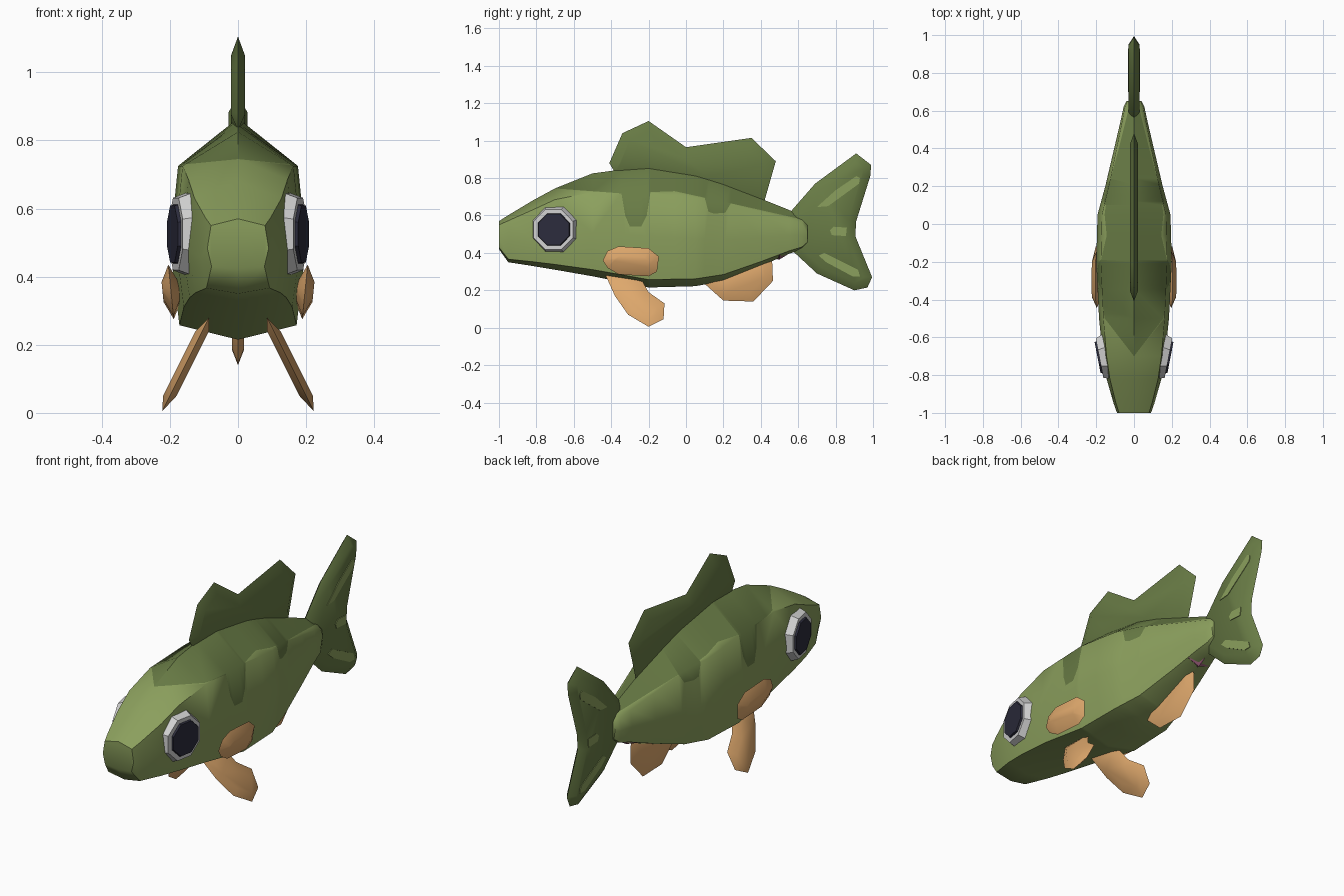
import bpy, bmesh, math
from mathutils import Vector, Matrix

if "Cube" in bpy.data.objects:
    bpy.data.objects.remove(bpy.data.objects["Cube"])


def material(name, rgb):
    m = bpy.data.materials.new(name)
    m.use_nodes = True
    m.diffuse_color = (*rgb, 1)
    m.node_tree.nodes["Principled BSDF"].inputs["Base Color"].default_value = (*rgb, 1)
    return m


LIGHT = material("light green", (.26, .35, .11))
DARK = material("dark green", (.14, .2, .06))
ORANGE = material("fin orange", (.73, .39, .15))
WHITE = material("eye white", (.64, .64, .64))
BLACK = material("pupil navy", (.025, .025, .045))
PINK = material("vent pink", (.3, .1, .18))


def finish(name, bm, mats, angle=50):
    bmesh.ops.recalc_face_normals(bm, faces=bm.faces)
    mesh = bpy.data.meshes.new(name)
    bm.to_mesh(mesh)
    bm.free()
    ob = bpy.data.objects.new(name, mesh)
    bpy.context.collection.objects.link(ob)
    for m in mats:
        mesh.materials.append(m)
    bpy.ops.object.select_all(action="DESELECT")
    ob.select_set(True)
    bpy.context.view_layer.objects.active = ob
    bpy.ops.object.shade_smooth_by_angle(angle=math.radians(angle))
    return ob


def fin(name, outline, inset, depth, mat, place=None):
    """Thin-edged fin in the YZ plane, swelling to a flat middle on both sides."""
    bm = bmesh.new()
    f = bm.faces.new([bm.verts.new((0, y, z)) for y, z in outline])
    bm.normal_update()
    bmesh.ops.inset_individual(bm, faces=[f], thickness=inset, depth=0, use_even_offset=True)
    for v in f.verts:
        v.co.x = depth
    dup = bmesh.ops.duplicate(bm, geom=bm.verts[:] + bm.edges[:] + bm.faces[:])
    for v in dup["geom"]:
        if isinstance(v, bmesh.types.BMVert):
            v.co.x *= -1
    bmesh.ops.remove_doubles(bm, verts=bm.verts, dist=1e-4)
    if place:
        for v in bm.verts:
            v.co = place(v.co)
    return finish(name, bm, [mat])


# Body: stations of y, top, bottom, half width, shoulder drop
STATIONS = [
    (-1, .57, .42, .09, .02), (-.95, .602, .35, .108, .03), (-.82, .68, .33, .145, .05),
    (-.7, .745, .31, .165, .06), (-.5, .825, .275, .185, .1), (-.2, .865, .215, .2, .14),
    (.05, .825, .222, .193, .13), (.2, .775, .25, .152, .1), (.4, .69, .33, .105, .07),
    (.55, .63, .395, .07, .05), (.62, .6, .42, .055, .04), (.65, .57, .45, .04, .03)]
# Lower edge of the dark back marking, along y
EDGE = [(-1.01, .75), (-.7, .745), (-.345, .718), (-.325, .6), (-.3, .54), (-.24, .54),
        (-.21, .6), (-.19, .725), (-.06, .73), (.1, .695), (.12, .62), (.15, .61),
        (.21, .615), (.24, .665), (.66, .57)]

bm = bmesh.new()
rings = []
for y, top, bot, w, drop in STATIONS:
    h = top - bot
    half = [(w * .88, top - drop), (w, bot + h * .42), (w * .86, bot + h * .065)]
    pts = [(0, top)] + half + [(0, bot)] + [(-x, z) for x, z in reversed(half)]
    rings.append([bm.verts.new((x, y, z)) for x, z in pts])
for a, b in zip(rings, rings[1:]):
    for i in range(len(a)):
        j = (i + 1) % len(a)
        bm.faces.new((a[i], a[j], b[j], b[i]))
bm.faces.new(rings[0])
bm.faces.new(rings[-1])


def cut(faces, co, no):
    geom = {e for f in faces for e in f.edges} | {v for f in faces for v in f.verts}
    bmesh.ops.bisect_plane(bm, geom=list(geom) + faces, dist=1e-5, plane_co=co, plane_no=no)


for y, z in EDGE[1:-1]:
    cut(bm.faces[:], (0, y, z), (0, 1, 0))
for (y0, z0), (y1, z1) in zip(EDGE, EDGE[1:]):
    strip = [f for f in bm.faces if y0 < f.calc_center_median().y < y1]
    cut(strip, (0, y0, z0), (0, z0 - z1, y1 - y0))
for f in bm.faces:
    c = f.calc_center_median()
    for (y0, z0), (y1, z1) in zip(EDGE, EDGE[1:]):
        if y0 <= c.y < y1:
            f.material_index = int(c.z > z0 + (z1 - z0) * (c.y - y0) / (y1 - y0))
finish("body", bm, [LIGHT, DARK], 55)

# Back, tail and underside fins
fin("dorsal_fin", [(-.41, .88), (-.34, 1.04), (-.2, 1.105), (0, .965), (.35, 1.015), (.48, .89),
                   (.42, .68), (.1, .76), (-.2, .81), (-.38, .83)], .05, .021, DARK)
fin("tail_fin", [(.55, .61), (.69, .77), (.91, .932), (.99, .87), (.985, .81), (.91, .57),
                 (.905, .49), (.995, .27), (.97, .215), (.9, .2), (.7, .29), (.56, .42)],
    .04, .028, DARK)
fin("anal_fin", [(.06, .27), (.2, .145), (.36, .14), (.465, .25), (.46, .37), (.4, .4), (.2, .32)],
    .045, .018, ORANGE)

# Pale patches on both faces of the tail
PATCHES = {
    "upper": [(.7, .645), (.8, .735), (.91, .81), (.93, .8), (.925, .77), (.76, .65)],
    "middle": [(.77, .52), (.79, .54), (.86, .535), (.855, .49), (.78, .495)],
    "lower": [(.71, .385), (.74, .4), (.92, .31), (.93, .275), (.89, .275), (.75, .35)]}
for label, pts in PATCHES.items():
    for side, s in (("left", 1), ("right", -1)):
        bm = bmesh.new()
        f = bm.faces.new([bm.verts.new((s * .026, y, z)) for y, z in pts])
        ext = bmesh.ops.extrude_face_region(bm, geom=[f])
        for v in ext["geom"]:
            if isinstance(v, bmesh.types.BMVert):
                v.co.x += s * .005
        finish(f"{side}_{label}_tail_patch", bm, [LIGHT])

# Paired fins and eyes
PELVIC = [(-.43, .28), (-.38, .17), (-.31, .07), (-.2, .005), (-.12, .045), (-.115, .13),
          (-.2, .19), (-.25, .28)]
PECTORAL = [(-.445, .36), (-.42, .41), (-.36, .435), (-.2, .425), (-.145, .38), (-.155, .3),
            (-.2, .275), (-.36, .285), (-.42, .32)]


def disc(name, s, sides_r, reach, thick, mat):
    """Octagonal frustum facing sideways and slightly forward."""
    bm = bmesh.new()
    bmesh.ops.create_cone(bm, cap_ends=True, segments=8, radius1=sides_r[0],
                          radius2=sides_r[1], depth=thick)
    turn = (Matrix.Rotation(math.radians(-11 * s), 4, "Z")
            @ Matrix.Rotation(math.radians(90 * s), 4, "Y")
            @ Matrix.Rotation(math.radians(22.5), 4, "Z"))
    bm.transform(Matrix.Translation((s * (reach - thick / 2), -.705, .525)) @ turn)
    finish(name, bm, [mat], 30)


for side, s in (("left", 1), ("right", -1)):
    fin(f"{side}_pelvic_fin", PELVIC, .04, .02, ORANGE,
        lambda c: Vector((s * (c.x + .09 + (.27 - c.z) * .5), c.y, c.z)))
    fin(f"{side}_pectoral_fin", PECTORAL, .05, .025, ORANGE,
        lambda c: Vector((s * (c.x + .197 + (c.z - .36) * .1), c.y, c.z)))
    disc(f"{side}_eye_white", s, (.135, .115), .183, .05, WHITE)
    disc(f"{side}_pupil", s, (.1, .09), .193, .03, BLACK)

# Small star-shaped vent under the tail root
bm = bmesh.new()
ring = []
for i in range(8):
    r, a = (.028 if i % 2 else .07), i * math.pi / 4
    ring.append(bm.verts.new((r * math.cos(a), .5 + r * math.sin(a), .39 + .25 * r * math.sin(a))))
for z in (.365, .405):
    tip = bm.verts.new((0, .5, z))
    for i in range(8):
        bm.faces.new((ring[i], ring[(i + 1) % 8], tip))
finish("vent", bm, [PINK])
